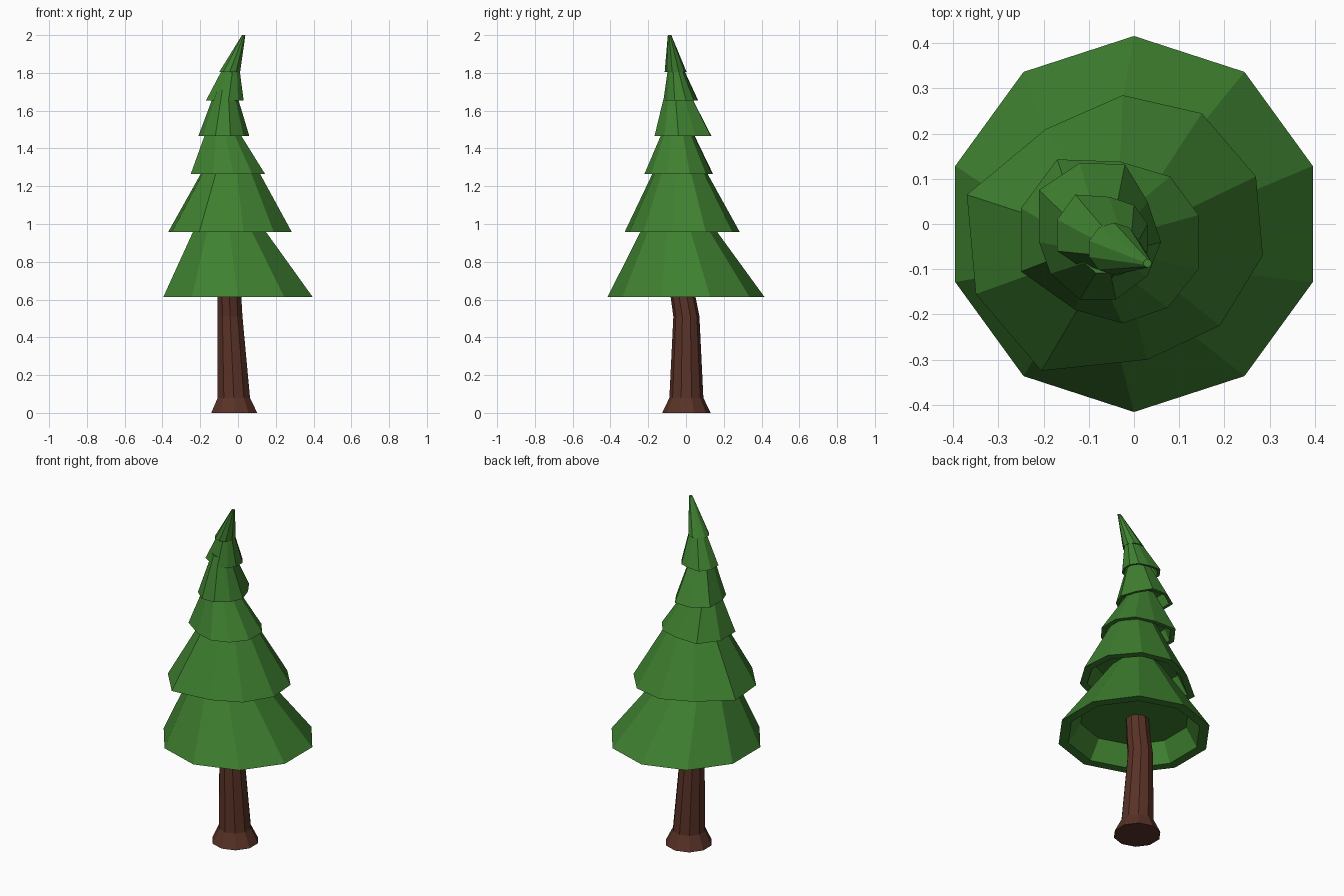
import bpy, bmesh
from math import cos, sin, pi

if "Cube" in bpy.data.objects:
    bpy.data.objects.remove(bpy.data.objects["Cube"])

SIDES = 10

def material(name, rgb):
    m = bpy.data.materials.new(name)
    m.diffuse_color = (*rgb, 1)
    m.use_nodes = True
    m.node_tree.nodes["Principled BSDF"].inputs["Base Color"].default_value = m.diffuse_color
    return m

def ring(cx, cy, r):
    return [(cx + r * cos(pi / 2 + 2 * pi * i / SIDES),
             cy + r * sin(pi / 2 + 2 * pi * i / SIDES)) for i in range(SIDES)]

def scaled(pts, centre, s, target):
    return [(target[0] + (x - centre[0]) * s, target[1] + (y - centre[1]) * s) for x, y in pts]

def loft(name, loops, mat):
    """Closed solid through a list of (points, z) loops."""
    bm = bmesh.new()
    rows = [[bm.verts.new((x, y, z)) for x, y in pts] for pts, z in loops]
    for a, b in zip(rows, rows[1:]):
        for i in range(SIDES):
            j = (i + 1) % SIDES
            bm.faces.new((a[i], a[j], b[j], b[i]))
    bm.faces.new(rows[0])
    bm.faces.new(rows[-1])
    bmesh.ops.recalc_face_normals(bm, faces=bm.faces)
    me = bpy.data.meshes.new(name)
    bm.to_mesh(me)
    bm.free()
    me.materials.append(mat)
    bpy.context.collection.objects.link(bpy.data.objects.new(name, me))

green = material("needles", (0.05, 0.22, 0.03))
brown = material("bark", (0.10, 0.032, 0.02))

# Trunk: flared foot, slight lean
trunk = [(-.02, .002, .128, 0), (-.022, .002, .09, .08), (-.042, .002, .069, .51),
         (-.045, -.015, .066, .61), (-.05, -.035, .062, .78)]
loft("trunk", [(ring(x, y, r), z) for x, y, r, z in trunk], brown)

# Foliage skirts: rim outline, rim height, rim centre, centre and scale where the next skirt begins
tiers = [
    (ring(0, 0, .416), .613, (0, 0), (-.045, -.038), .49),
    ([(-.025, .285), (-.195, .21), (-.37, .065), (-.35, -.155), (-.205, -.325),
      (.03, -.3), (.19, -.225), (.285, -.07), (.27, .105), (.15, .245)],
     .957, (-.042, -.02), (-.04, -.032), .48),
    ([(-.03, .138), (-.17, .143), (-.25, .035), (-.25, -.105), (-.13, -.19),
      (-.025, -.22), (.075, -.185), (.143, -.1), (.143, .02), (.08, .105)],
     1.265, (-.054, -.04), (-.08, -.045), .5),
    ([(-.02, .132), (-.12, .135), (-.21, .075), (-.21, -.04), (-.185, -.11),
      (-.12, -.167), (-.04, -.167), (.03, -.115), (.06, -.04), (.03, .05)],
     1.465, (-.075, -.017), (-.068, -.042), .53),
    ([(-.055, .06), (-.13, .065), (-.17, .01), (-.17, -.06), (-.11, -.1),
      (-.05, -.12), (0, -.1), (.03, -.06), (.03, .0), (0, .042)],
     1.653, (-.07, -.028), (-.04, -.052), .5),
    (ring(-.044, -.055, .058), 1.805, (-.044, -.055), (.03, -.087), .16),
]
HOLLOW = 0.35   # depth of the underside recess relative to skirt height
heights = [t[1] for t in tiers] + [2.0, 2.0]
for k, (rim, z, c, tc, s) in enumerate(tiers):
    h = heights[k + 1] - z
    # run the top up to the recess ceiling of the next skirt
    f = 1 + HOLLOW * (heights[k + 2] - heights[k + 1]) / h

    def at(t, inset=1):
        centre = (c[0] + (tc[0] - c[0]) * t, c[1] + (tc[1] - c[1]) * t)
        return scaled(rim, c, (1 + (s - 1) * t) * inset, centre), z + h * t

    loft(f"foliage_tier_{k + 1}", [at(HOLLOW, .87), at(0, .87), at(0), at(f)], green)
